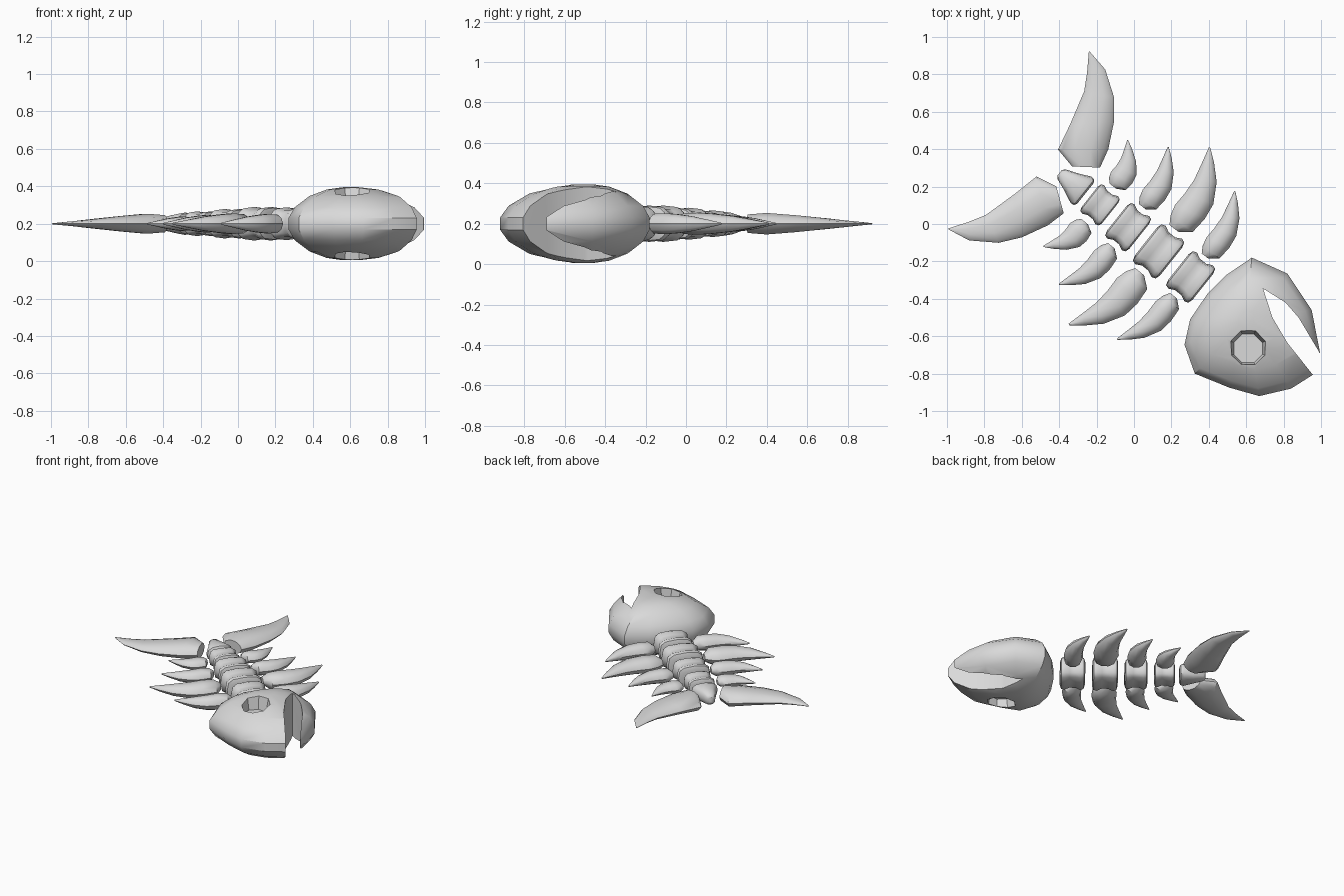
import bpy, bmesh, math
from mathutils import Matrix, Vector

if "Cube" in bpy.data.objects:
    bpy.data.objects.remove(bpy.data.objects["Cube"])

ZC = 0.2                                   # height of the flat symmetry plane
ANG = math.radians(-38.5)                  # spine direction, tail to head
TO_WORLD = Matrix.Translation((-0.0205, -0.026, ZC)) @ Matrix.Rotation(ANG, 4, 'Z')

bone = bpy.data.materials.new("bone_grey")
bone.diffuse_color = (0.7, 0.7, 0.7, 1)
bone.use_nodes = True
bone.node_tree.nodes["Principled BSDF"].inputs["Base Color"].default_value = bone.diffuse_color


def finish(name, bm, angle=40):
    bmesh.ops.recalc_face_normals(bm, faces=bm.faces)
    me = bpy.data.meshes.new(name)
    bm.to_mesh(me)
    bm.free()
    ob = bpy.data.objects.new(name, me)
    bpy.context.collection.objects.link(ob)
    me.materials.append(bone)
    smooth(ob, angle)
    return ob


def smooth(ob, angle):
    bpy.ops.object.select_all(action='DESELECT')
    ob.select_set(True)
    bpy.context.view_layer.objects.active = ob
    bpy.ops.object.shade_smooth_by_angle(angle=math.radians(angle))


def skin(bm, rings, cap=True):
    """Bridge a list of equal-length coordinate rings."""
    vs = [[bm.verts.new(p) for p in r] for r in rings]
    n = len(rings[0])
    for a, b in zip(vs, vs[1:]):
        for i in range(n):
            j = (i + 1) % n
            bm.faces.new((a[i], a[j], b[j], b[i]))
    if cap:
        bm.faces.new(vs[0])
        bm.faces.new(vs[-1])


def loft(name, stations, side=1, power=1.0, n=10, angle=40):
    """Loft oval sections, each spanning two plan points, with half height h."""
    rings = []
    for (ua, wa), (ub, wb), h in stations:
        a, b = Vector((ua, wa * side, 0)), Vector((ub, wb * side, 0))
        ring = []
        for i in range(n):
            t = 2 * math.pi * i / n
            c, s = math.cos(t), math.sin(t)
            c = math.copysign(abs(c) ** power, c)
            s = math.copysign(abs(s) ** power, s)
            p = (a + b) / 2 + (b - a) / 2 * c
            p.z = h * s
            ring.append(TO_WORLD @ p)
        rings.append(ring)
    bm = bmesh.new()
    skin(bm, rings)
    return finish(name, bm, angle)


# Vertebrae (spools with a waist) and the ribs on both sides of each
# centre u, half length, half width, half height, rib base, rib width/length/height scale
SPINE = [(-0.206, 0.070, 0.096, 0.066, 0.121, 0.75, 0.53, 0.70),
         (-0.014, 0.077, 0.117, 0.079, 0.133, 0.75, 0.735, 0.85),
         (0.194, 0.086, 0.131, 0.090, 0.147, 1.0, 1.0, 1.0),
         (0.413, 0.084, 0.123, 0.088, 0.135, 0.76, 0.81, 0.95)]
SPOOL = [(-1, 0.72), (-0.9, 0.94), (-0.65, 1.0), (-0.25, 0.87),
         (0.25, 0.87), (0.65, 1.0), (0.9, 0.94), (1, 0.72)]
RIB = [((-0.042, 0.0), (0.019, 0.001), 0.025),
       ((-0.070, 0.043), (0.078, 0.048), 0.054),
       ((-0.086, 0.103), (0.085, 0.143), 0.057),
       ((-0.083, 0.183), (0.072, 0.233), 0.052),
       ((-0.090, 0.273), (0.012, 0.337), 0.040),
       ((-0.112, 0.363), (-0.062, 0.408), 0.022),
       ((-0.136, 0.455), (-0.128, 0.459), 0.005)]
for k, (u, hu, hw, hz, base, kw, kl, kh) in enumerate(SPINE, 1):
    loft(f"vertebra_{k}",
         [((u + hu * t, -hw * s), (u + hu * t, hw * s), hz * s) for t, s in SPOOL],
         power=0.6, n=12, angle=50)
    st = [((u + a[0] * kw, base + a[1] * kl), (u + b[0] * kw, base + b[1] * kl), h * kh)
          for a, b, h in RIB]
    for side, label in ((1, "left"), (-1, "right")):
        loft(f"rib_{k}_{label}", st, side)

# Tail root, tapering toward the tail
ROOT = [(-0.482, 0.018, 0.022), (-0.468, 0.034, 0.038), (-0.40, 0.06, 0.05),
        (-0.335, 0.090, 0.06), (-0.315, 0.088, 0.055), (-0.305, 0.07, 0.04)]
loft("tail_root", [((u, -w), (u, w), h) for u, w, h in ROOT], power=0.75, n=12)

# Tail fins
FIN = [((-0.451, 0.068), (-0.330, 0.156), 0.048),
       ((-0.566, 0.092), (-0.356, 0.259), 0.056),
       ((-0.599, 0.237), (-0.425, 0.396), 0.044),
       ((-0.650, 0.422), (-0.504, 0.496), 0.028),
       ((-0.700, 0.510), (-0.635, 0.584), 0.014),
       ((-0.763, 0.604), (-0.758, 0.607), 0.003)]
for side, label in ((1, "left"), (-1, "right")):
    loft(f"tail_fin_{label}", FIN, side)

# Skull: stacked outlines shrinking toward both cheeks
OUTLINE = [(0.63, -0.18), (0.82, -0.265), (0.95, -0.46), (0.995, -0.69),
           (0.99, -0.785), (0.84, -0.88), (0.67, -0.92), (0.51, -0.875),
           (0.325, -0.80), (0.27, -0.645), (0.30, -0.51), (0.395, -0.37), (0.49, -0.275)]
LAYERS = [(0.12, 0.195), (0.38, 0.183), (0.66, 0.148), (0.9, 0.088), (1.0, 0.03)]
CX, CY = 0.6, -0.5
levels = LAYERS + [(s, -h) for s, h in reversed(LAYERS)]
bm = bmesh.new()
skin(bm, [[(CX + (x - CX) * s, CY + (y - CY) * s, ZC + h) for x, y in OUTLINE]
          for s, h in levels])
skull = finish("skull", bm)


def cut(cutter):
    m = skull.modifiers.new("cut", 'BOOLEAN')
    m.operation, m.object, m.solver = 'DIFFERENCE', cutter, 'EXACT'
    bpy.ops.object.select_all(action='DESELECT')
    skull.select_set(True)
    bpy.context.view_layer.objects.active = skull
    bpy.ops.object.modifier_apply(modifier=m.name)
    bpy.data.objects.remove(cutter)


# Open mouth, a wedge through the whole skull
MOUTH = [(0.69, -0.345), (0.81, -0.42), (0.88, -0.50), (0.993, -0.69),
         (1.2, -0.72), (1.2, -0.95), (1.06, -0.95), (0.955, -0.805), (0.82, -0.635), (0.74, -0.50)]
bm = bmesh.new()
skin(bm, [[(x, y, z) for x, y in MOUTH] for z in (-0.2, 0.6)])
cut(finish("mouth_cutter", bm))

# Eye sockets, eight-sided and shallow, on both cheeks
for s in (1, -1):
    bm = bmesh.new()
    skin(bm, [[(0.61 + r * math.cos((i + 0.5) * math.pi / 4),
                -0.665 + r * math.sin((i + 0.5) * math.pi / 4), ZC + s * h)
               for i in range(8)] for r, h in ((0.083, 0.10), (0.116, 0.26))])
    cut(finish("eye_cutter", bm))
smooth(skull, 35)
